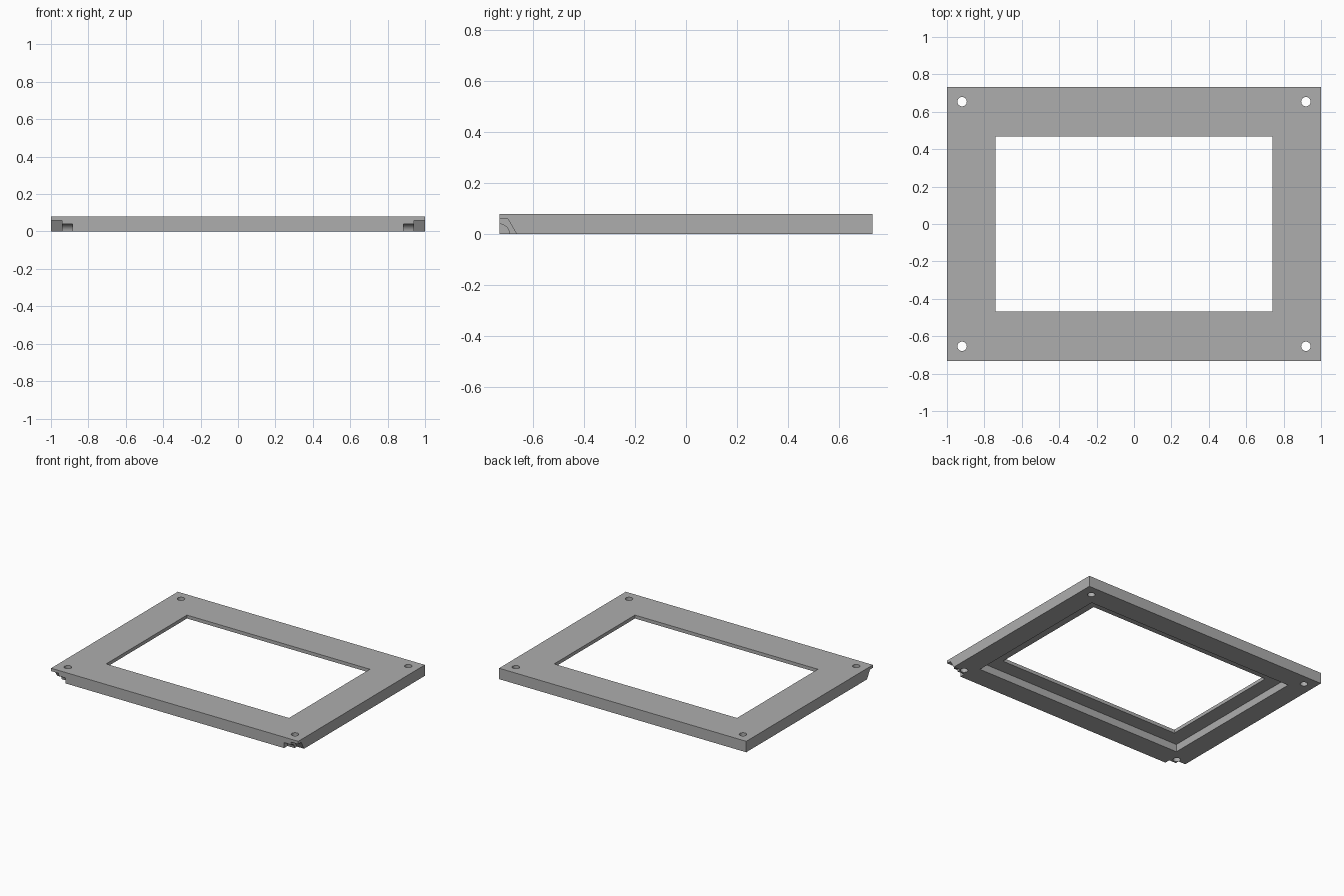
import bpy
import bmesh
from math import pi, radians
from mathutils import Matrix, Vector

if "Cube" in bpy.data.objects:
    bpy.data.objects.remove(bpy.data.objects["Cube"], do_unlink=True)

WIDTH, DEPTH, HEIGHT = 2.0, 1.464, 0.08
OPENING = (1.48, 0.934)
REBATE = (1.696, 1.15)
LIP_Z = 0.055
HOLE = (0.919, 0.654)

grey = bpy.data.materials.new("plain grey")
grey.use_nodes = True
colour = (0.42, 0.42, 0.42, 1)
grey.diffuse_color = colour
grey.node_tree.nodes["Principled BSDF"].inputs["Base Color"].default_value = colour


def add_object(name, bm):
    mesh = bpy.data.meshes.new(name)
    bm.to_mesh(mesh)
    bm.free()
    mesh.materials.append(grey)
    obj = bpy.data.objects.new(name, mesh)
    bpy.context.collection.objects.link(obj)
    return obj


def box(name, size_x, size_y, z0, z1):
    bm = bmesh.new()
    place = Matrix.Translation((0, 0, (z0 + z1) / 2))
    scale = Matrix.Diagonal((size_x, size_y, z1 - z0, 1))
    bmesh.ops.create_cube(bm, size=1, matrix=place @ scale)
    return add_object(name, bm)


def prism(name, sides, radius, length, centre, along_x=False):
    bm = bmesh.new()
    turn = Matrix.Rotation(pi / 2, 4, 'Y') if along_x else Matrix()
    # a flat side of the hexagon faces up, with corners on the y axis
    spin = Matrix.Rotation(pi / 2, 4, 'Z')
    bmesh.ops.create_cone(bm, cap_ends=True, segments=sides, radius1=radius,
                          radius2=radius, depth=length,
                          matrix=Matrix.Translation(Vector(centre)) @ turn @ spin)
    # put a hexagon corner on the y axis whatever the starting vertex
    if sides == 6 and max(v.co.z for v in bm.verts) > radius * 0.95:
        bmesh.ops.rotate(bm, verts=bm.verts, cent=centre,
                         matrix=Matrix.Rotation(pi / 6, 3, 'X'))
    return add_object(name, bm)


# Outer slab, window opening and the rebate underneath it
frame = box("frame", WIDTH, DEPTH, 0, HEIGHT)
cutters = [box("opening_cutter", *OPENING, -0.1, 0.2),
           box("rebate_cutter", *REBATE, -0.1, LIP_Z)]

# Screw holes in the four corners
for sx in (-1, 1):
    for sy in (-1, 1):
        cutters.append(prism("hole_cutter", 32, 0.025, 0.4,
                             (sx * HOLE[0], sy * HOLE[1], 0)))

# Hinge sockets on the lower front corners: hexagonal seat and round bore
for sx in (-1, 1):
    cutters.append(prism("seat_cutter", 6, 0.068, 0.16,
                         (sx * 1.022, -DEPTH / 2, 0), True))
    cutters.append(prism("bore_cutter", 32, 0.04, 0.1,
                         (sx * 0.935, -DEPTH / 2, 0), True))

for cutter in cutters:
    cut = frame.modifiers.new(cutter.name, 'BOOLEAN')
    cut.operation = 'DIFFERENCE'
    cut.solver = 'EXACT'
    cut.object = cutter

# Bake the cuts into the frame and drop the cutters
bpy.context.view_layer.update()
graph = bpy.context.evaluated_depsgraph_get()
frame_mesh = bpy.data.meshes.new_from_object(frame.evaluated_get(graph))
frame.modifiers.clear()
frame.data = frame_mesh
for cutter in cutters:
    bpy.data.objects.remove(cutter, do_unlink=True)

bpy.ops.object.select_all(action='DESELECT')
frame.select_set(True)
bpy.context.view_layer.objects.active = frame
bpy.ops.object.shade_smooth_by_angle(angle=radians(30))
